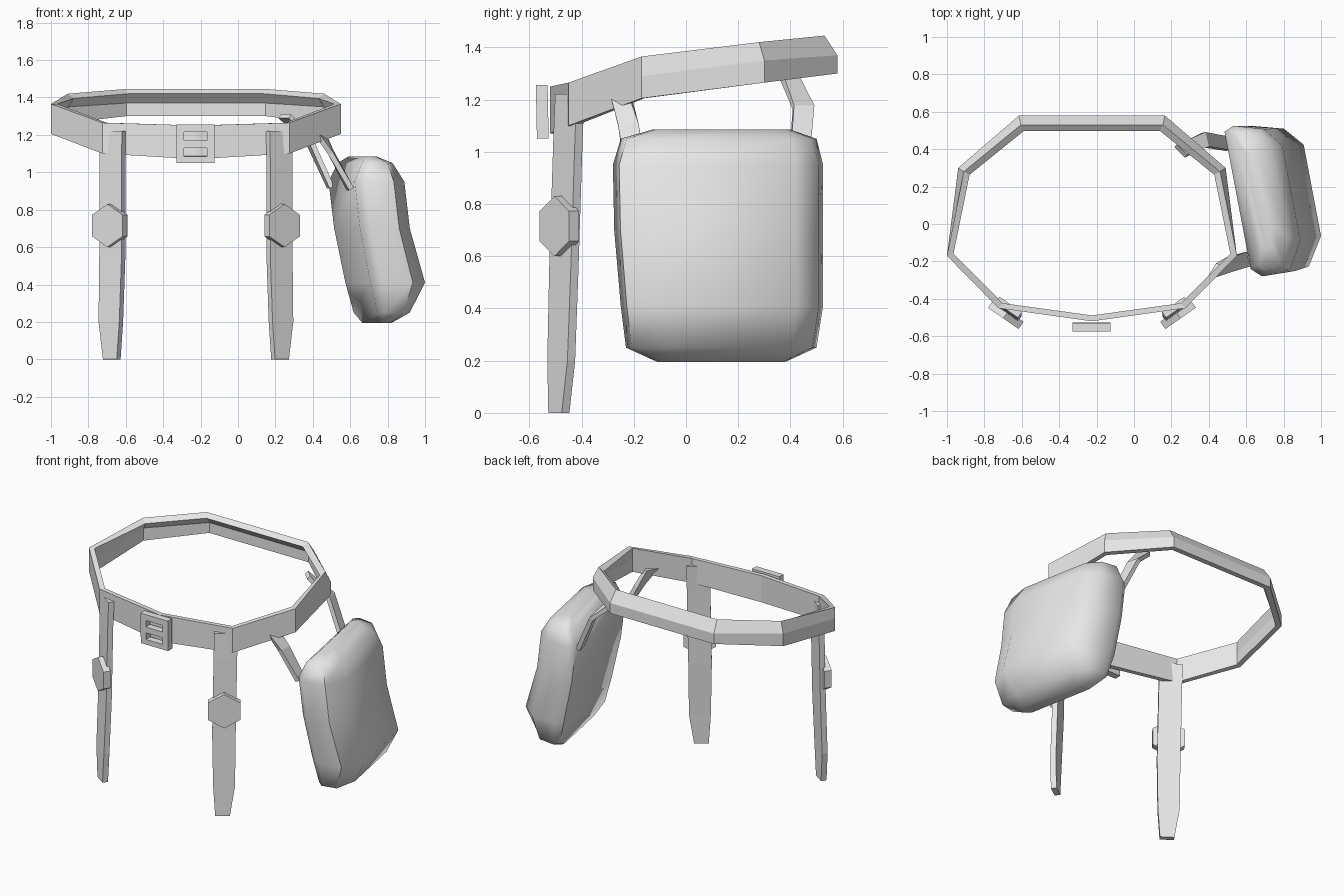
import bpy, bmesh, math
from mathutils import Vector

if "Cube" in bpy.data.objects:
    bpy.data.objects.remove(bpy.data.objects["Cube"])

CX = -0.225  # centre line of the belt

grey = bpy.data.materials.new("plain_grey")
grey.diffuse_color = (0.8, 0.8, 0.8, 1)
grey.use_nodes = True
grey.node_tree.nodes["Principled BSDF"].inputs["Base Color"].default_value = grey.diffuse_color


def make(name, verts, faces, smooth=None):
    mesh = bpy.data.meshes.new(name)
    mesh.from_pydata([tuple(v) for v in verts], [], faces)
    bm = bmesh.new()
    bm.from_mesh(mesh)
    bmesh.ops.recalc_face_normals(bm, faces=bm.faces)
    bm.to_mesh(mesh)
    bm.free()
    mesh.materials.append(grey)
    ob = bpy.data.objects.new(name, mesh)
    bpy.context.collection.objects.link(ob)
    if smooth:
        bpy.ops.object.select_all(action='DESELECT')
        bpy.context.view_layer.objects.active = ob
        ob.select_set(True)
        bpy.ops.object.shade_smooth_by_angle(angle=math.radians(smooth))
    return ob


def loft(name, rings, closed=False, smooth=None):
    """Skin a list of equal rings; cap the ends, or join them when closed."""
    n, m = len(rings[0]), len(rings)
    verts = [p for r in rings for p in r]
    faces = []
    for i in range(m if closed else m - 1):
        j = (i + 1) % m
        for k in range(n):
            l = (k + 1) % n
            faces.append((i * n + k, i * n + l, j * n + l, j * n + k))
    if not closed:
        faces += [tuple(range(n)), tuple(range((m - 1) * n, m * n))]
    return make(name, verts, faces, smooth)


def ribbon(name, stations, thick):
    """Flat strap through (centre, width direction, width) stations."""
    pts = [Vector(s[0]) for s in stations]
    rings = []
    for i, (c, d, w) in enumerate(stations):
        along = pts[min(i + 1, len(pts) - 1)] - pts[max(i - 1, 0)]
        side = Vector(d).normalized()
        normal = along.cross(side).normalized() * thick / 2
        side = side * w / 2
        c = Vector(c)
        rings.append([c - side - normal, c + side - normal,
                      c + side + normal, c - side + normal])
    return loft(name, rings)


# Belt: half outline as (dx, y, bottom z, middle z, top z, top inset x, inset y)
half = [(0.39, 0.58, 1.30, 1.37, 1.445, 0.01, 0.05),
        (0.715, 0.30, 1.265, 1.35, 1.42, 0.03, 0.02),
        (0.775, -0.17, 1.205, 1.29, 1.365, 0.0, 0.0),
        (0.50, -0.45, 1.10, 1.18, 1.265, 0.0, 0.0),
        (0.0, -0.52, 1.07, 1.16, 1.25, 0.0, 0.0)]
outline = [(1, h) for h in half] + [(-1, h) for h in half[-2::-1]]
rings = []
for s, (dx, y, zb, zm, zt, ix, iy) in outline:
    t = 0.035
    kx, ky = (0.955, 0.94)  # inner wall is the outline pulled inward
    outer = [(dx, y, zb), (dx, y, zm), (dx - ix, y - iy, zt)]
    inner = [(x * kx, yy * ky, z) for x, yy, z in reversed(outer)]
    inner[0] = (inner[0][0], inner[0][1], zt - (0.025 if iy else 0.0))
    rings.append([(CX + s * x, yy, z) for x, yy, z in outer + inner])
loft("belt", rings, closed=True)

# Belt buckle: plate with two slots
xs = (-0.33, -0.29, -0.165, -0.125)
zs = (1.05, 1.085, 1.13, 1.17, 1.215, 1.255)
verts = [(x, -0.573 - 0.02 * (z - 1.15), z) for z in zs for x in xs]
faces = [(j * 4 + i, j * 4 + i + 1, j * 4 + i + 5, j * 4 + i + 4)
         for j in range(5) for i in range(3) if not (i == 1 and j in (1, 3))]
buckle = make("belt_buckle", verts, faces)
for poly in buckle.data.polygons:
    if poly.normal.y > 0:
        poly.flip()
solid = buckle.modifiers.new("thickness", 'SOLIDIFY')
solid.thickness = 0.045
solid.offset = -1

# Hanging leg straps with six-sided clasps, mirrored about the belt centre
for s, label in ((-1, "left"), (1, "right")):
    d = Vector((0.82 * s, 0.57, 0))
    out = Vector((0.57 * s, -0.82, 0))
    ribbon(label + "_leg_strap",
           [((CX + s * 0.445, -0.445, 1.22), d, 0.145),
            ((CX + s * 0.447, -0.452, 1.05), d, 0.145),
            ((CX + s * 0.447, -0.468, 0.55), d, 0.145),
            ((CX + s * 0.455, -0.478, 0.20), d, 0.135),
            ((CX + s * 0.450, -0.487, 0.0), d, 0.09)], 0.036)
    c = Vector((CX + s * 0.450, -0.470, 0.715))
    hexagon = []
    for k in range(6):
        a = math.radians(90 + 60 * k)
        hexagon.append(c + d * 0.115 * math.cos(a)
                       + Vector((0, 0, 0.115 * math.sin(a))))
    loft(label + "_strap_clasp",
         [[p + out * o for p in hexagon] for o in (-0.005, 0.042)])

# Pouch: rounded levels as (z, back x, front x, low y, high y), skewed in plan
levels = [(0.195, 0.71, 0.80, -0.11, 0.38),
          (0.25, 0.685, 0.885, -0.23, 0.50),
          (0.41, 0.645, 0.965, -0.25, 0.525),
          (0.70, 0.585, 0.88, -0.275, 0.525),
          (0.95, 0.555, 0.85, -0.28, 0.525),
          (1.05, 0.60, 0.79, -0.25, 0.50),
          (1.085, 0.64, 0.715, -0.13, 0.40)]
section = [(0.0, 0.05), (0.18, 0.0), (0.70, 0.03), (1.0, 0.24),
           (1.0, 0.87), (0.72, 0.98), (0.18, 1.0), (0.0, 0.96)]
rings = []
for z, xb, xf, y0, y1 in levels:
    ring = []
    for u, v in section:
        y = y0 + (y1 - y0) * v
        ring.append((xb + (xf - xb) * u - 0.19 * (y - 0.12), y, z))
    rings.append(ring)
loft("pouch", rings, smooth=60)

# Straps joining the pouch to the belt
ribbon("front_pouch_strap",
       [((0.43, -0.25, 1.22), (0.5, 0.8, 0), 0.08),
        ((0.50, -0.22, 1.10), (0.1, 1, 0), 0.08),
        ((0.60, -0.19, 0.91), (-0.19, 1, 0), 0.08)], 0.028)
ribbon("rear_pouch_strap",
       [((0.25, 0.39, 1.30), (-0.6, 0.6, 0), 0.08),
        ((0.38, 0.45, 1.17), (-0.25, 1, 0), 0.08),
        ((0.495, 0.43, 0.92), (-0.19, 1, 0), 0.075)], 0.028)
